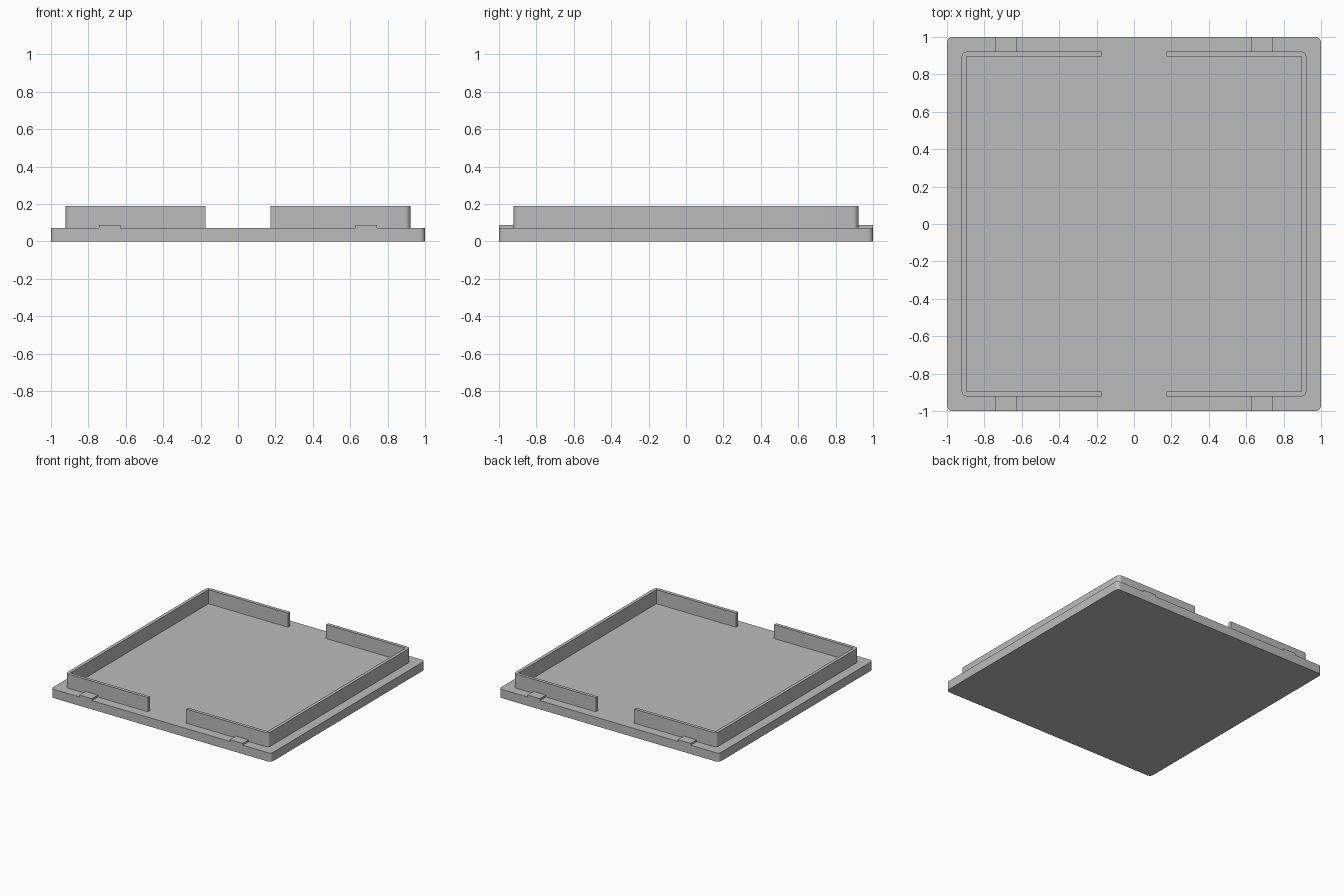
import bpy, bmesh, math

if "Cube" in bpy.data.objects:
    bpy.data.objects.remove(bpy.data.objects["Cube"])

# Single plain grey
GREY = (0.5, 0.5, 0.5, 1)
grey = bpy.data.materials.new("plain grey")
grey.use_nodes = True
grey.diffuse_color = GREY
grey.node_tree.nodes["Principled BSDF"].inputs["Base Color"].default_value = GREY

BASE_TOP, WALL_TOP, TAB_TOP = 0.072, 0.188, 0.087
OUTER, THICK, GAP = 0.922, 0.026, 0.174
RADIUS = 0.03


def arc(cx, cy, r, start, steps=8):
    """Quarter circle, counter-clockwise from the start angle in degrees."""
    angles = [math.radians(start + 90 * i / steps) for i in range(steps + 1)]
    return [(cx + r * math.cos(a), cy + r * math.sin(a)) for a in angles]


def prism(name, outline, z0, z1):
    """Extrude a flat outline upwards into a closed solid."""
    bm = bmesh.new()
    face = bm.faces.new([bm.verts.new((x, y, z0)) for x, y in outline])
    geo = bmesh.ops.extrude_face_region(bm, geom=[face])["geom"]
    bmesh.ops.translate(bm, vec=(0, 0, z1 - z0),
                        verts=[v for v in geo if isinstance(v, bmesh.types.BMVert)])
    bmesh.ops.recalc_face_normals(bm, faces=bm.faces)
    mesh = bpy.data.meshes.new(name)
    bm.to_mesh(mesh)
    bm.free()
    mesh.materials.append(grey)
    obj = bpy.data.objects.new(name, mesh)
    bpy.context.collection.objects.link(obj)
    bpy.ops.object.select_all(action="DESELECT")
    obj.select_set(True)
    bpy.context.view_layer.objects.active = obj
    bpy.ops.object.shade_smooth_by_angle(angle=math.radians(30))
    return obj


# Base plate with rounded corners
c = 1 - RADIUS
plate = []
for i, (sx, sy) in enumerate([(1, 1), (-1, 1), (-1, -1), (1, -1)]):
    plate += arc(sx * c, sy * c, RADIUS, 90 * i)
prism("base_plate", plate, 0, BASE_TOP)

# C-shaped lip walls, rounded outside and square inside
k, inner = OUTER - RADIUS, OUTER - THICK
lip = [(GAP, -OUTER)] + arc(k, -k, RADIUS, 270) + arc(k, k, RADIUS, 0)
lip += [(GAP, OUTER), (GAP, inner), (inner, inner), (inner, -inner), (GAP, -inner)]
for side, s in (("left", 1), ("right", -1)):
    prism(f"{side}_lip_wall", [(s * x, y) for x, y in lip], BASE_TOP, WALL_TOP)

    # Raised tabs between the lip and the plate edge
    for end, e in (("front", -1), ("back", 1)):
        tab = [(0.628, OUTER), (0.742, OUTER), (0.742, 1), (0.628, 1)]
        prism(f"{end}_{side}_tab", [(s * x, e * y) for x, y in tab], BASE_TOP, TAB_TOP)
